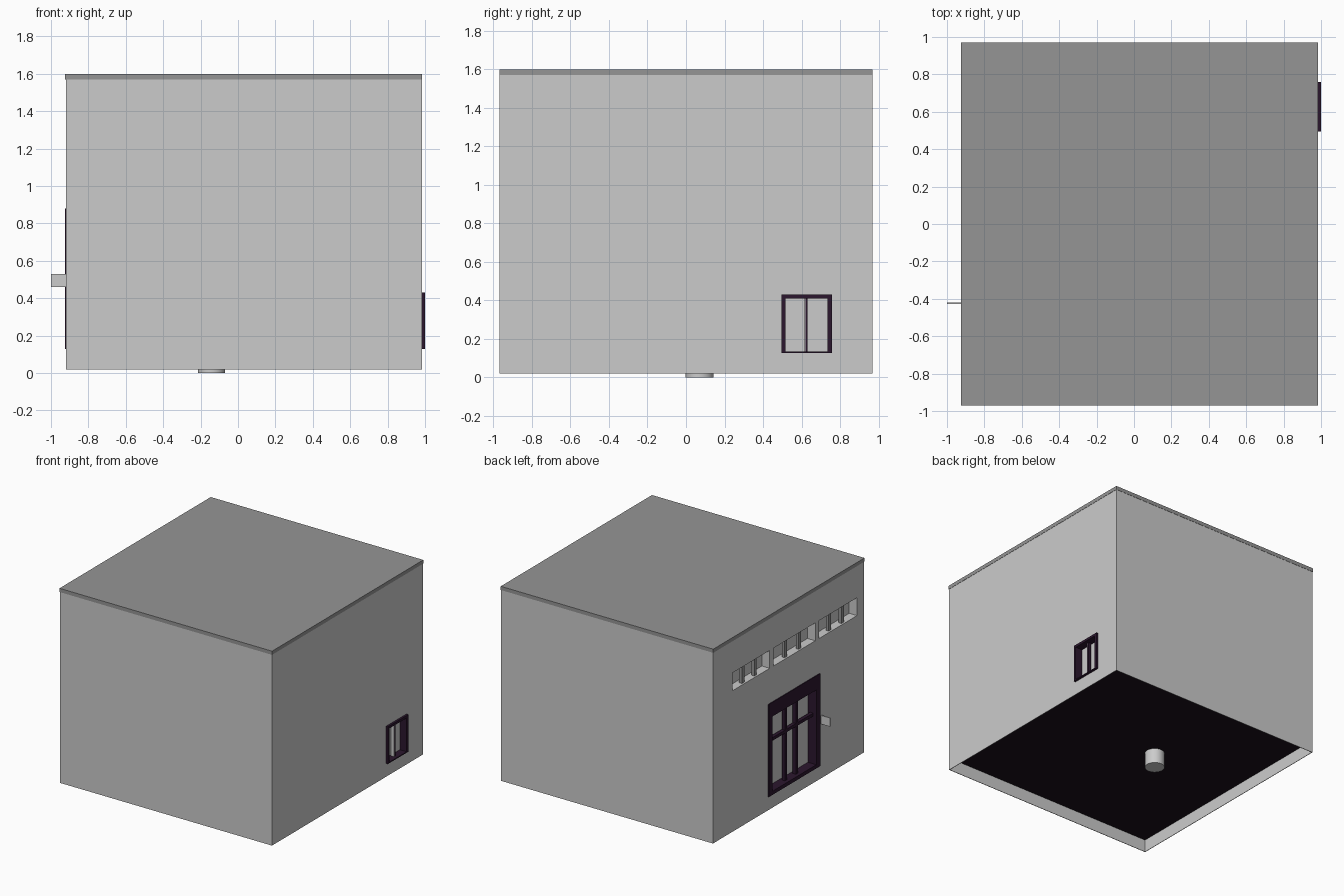
import bpy, bmesh, math
from mathutils import Vector

if "Cube" in bpy.data.objects:
    bpy.data.objects.remove(bpy.data.objects["Cube"])


def material(name, rgb):
    m = bpy.data.materials.new(name)
    m.diffuse_color = (*rgb, 1)
    m.use_nodes = True
    m.node_tree.nodes["Principled BSDF"].inputs["Base Color"].default_value = m.diffuse_color
    return m


DARK = material("dark_purple", (0.024, 0.008, 0.027))
FLOOR = material("dark_floor", (0.01, 0.005, 0.01))
ROOF = material("roof_grey", (0.3, 0.3, 0.3))


def boxes(name, spans, mat=None):
    """One object from boxes given as (x0, x1, y0, y1, z0, z1)."""
    bm = bmesh.new()
    for x0, x1, y0, y1, z0, z1 in spans:
        lo, hi = Vector((x0, y0, z0)), Vector((x1, y1, z1))
        verts = bmesh.ops.create_cube(bm, size=1)["verts"]
        bmesh.ops.scale(bm, vec=hi - lo, verts=verts)
        bmesh.ops.translate(bm, vec=(lo + hi) / 2, verts=verts)
    mesh = bpy.data.meshes.new(name)
    bm.to_mesh(mesh)
    bm.free()
    ob = bpy.data.objects.new(name, mesh)
    bpy.context.collection.objects.link(ob)
    if mat:
        mesh.materials.append(mat)
    return ob


def cut(ob, spans):
    cutter = boxes("cutter", spans)
    cutter.hide_render = True
    mod = ob.modifiers.new("cut", "BOOLEAN")
    mod.operation, mod.solver, mod.object = "DIFFERENCE", "EXACT", cutter
    bpy.context.view_layer.objects.active = ob
    bpy.ops.object.modifier_apply(modifier=mod.name)
    bpy.data.objects.remove(cutter)


# Main dimensions
XL, XR, Y = -0.92, 0.983, 0.968
strips = [(0.24, 0.72), (-0.345, 0.19), (-0.88, -0.39)]
WZ0, WZ1 = 1.165, 1.31

# Walls with window and door recesses, a room, and an open skirt below the floor
walls = boxes("walls", [(XL, XR, -Y, Y, 0.02, 1.57)])
recesses = [(XL - 0.05, XL + 0.07, a, b, WZ0, WZ1) for a, b in strips]
recesses += [
    (XL - 0.05, XL + 0.07, -0.39, 0.25, 0.135, 0.87),
    (XR - 0.045, XR + 0.05, 0.505, 0.755, 0.133, 0.425),
    (XL + 0.09, XR - 0.09, -Y + 0.09, Y - 0.09, 0.15, 1.5),
    (XL + 0.004, XR - 0.004, -Y + 0.004, Y - 0.004, -0.05, 0.125),
]
cut(walls, recesses)

# Roof slab and dark floor
boxes("roof", [(XL - 0.004, XR + 0.002, -Y - 0.002, Y + 0.002, 1.57, 1.6)], ROOF)
boxes("floor", [(XL + 0.004, XR - 0.004, -Y + 0.004, Y - 0.004, 0.12, 0.126)], FLOOR)

# Two mullions in each high window strip
bars = []
for a, b in strips:
    for i in (1, 2):
        y = a + (b - a) * i / 3
        bars.append((XL + 0.015, XL + 0.04, y - 0.015, y + 0.015, WZ0, WZ1))
boxes("high_window_mullions", bars, ROOF)


def frame(name, x0, x1, y0, y1, z0, z1, side, top, bottom):
    boxes(name, [(x0, x1, y0, y0 + side, z0, z1), (x0, x1, y1 - side, y1, z0, z1),
                 (x0, x1, y0 + side, y1 - side, z1 - top, z1),
                 (x0, x1, y0 + side, y1 - side, z0, z0 + bottom)], DARK)


# Large glazed door on the left wall
frame("large_door_frame", XL - 0.006, XL + 0.07, -0.40, 0.26, 0.128, 0.88, 0.05, 0.115, 0.03)
dx0, dx1 = XL + 0.022, XL + 0.05
boxes("large_door_bars", [(dx0, dx1, y - 0.013, y + 0.013, 0.15, 0.77) for y in (0.0, -0.14)]
      + [(dx0, dx1, -0.36, 0.22, 0.545, 0.57)], DARK)

# Small window on the right wall
frame("small_window_frame", XR - 0.045, 1.0, 0.495, 0.758, 0.128, 0.43, 0.022, 0.02, 0.008)
boxes("small_window_mullion", [(XR - 0.035, XR - 0.01, 0.62, 0.632, 0.13, 0.42)], DARK)
boxes("small_window_mullion_trim", [(XR - 0.035, XR - 0.012, 0.612, 0.62, 0.13, 0.42)])

# Small plate standing out beside the door
boxes("wall_plate", [(-1.0, XL + 0.01, -0.428, -0.42, 0.46, 0.53)])

# Round foot under the floor
bpy.ops.mesh.primitive_cylinder_add(vertices=32, radius=0.073, depth=0.13,
                                    location=(-0.142, 0.07, 0.065))
foot = bpy.context.object
foot.name = "round_foot"
bpy.ops.object.shade_smooth_by_angle(angle=math.radians(30))
